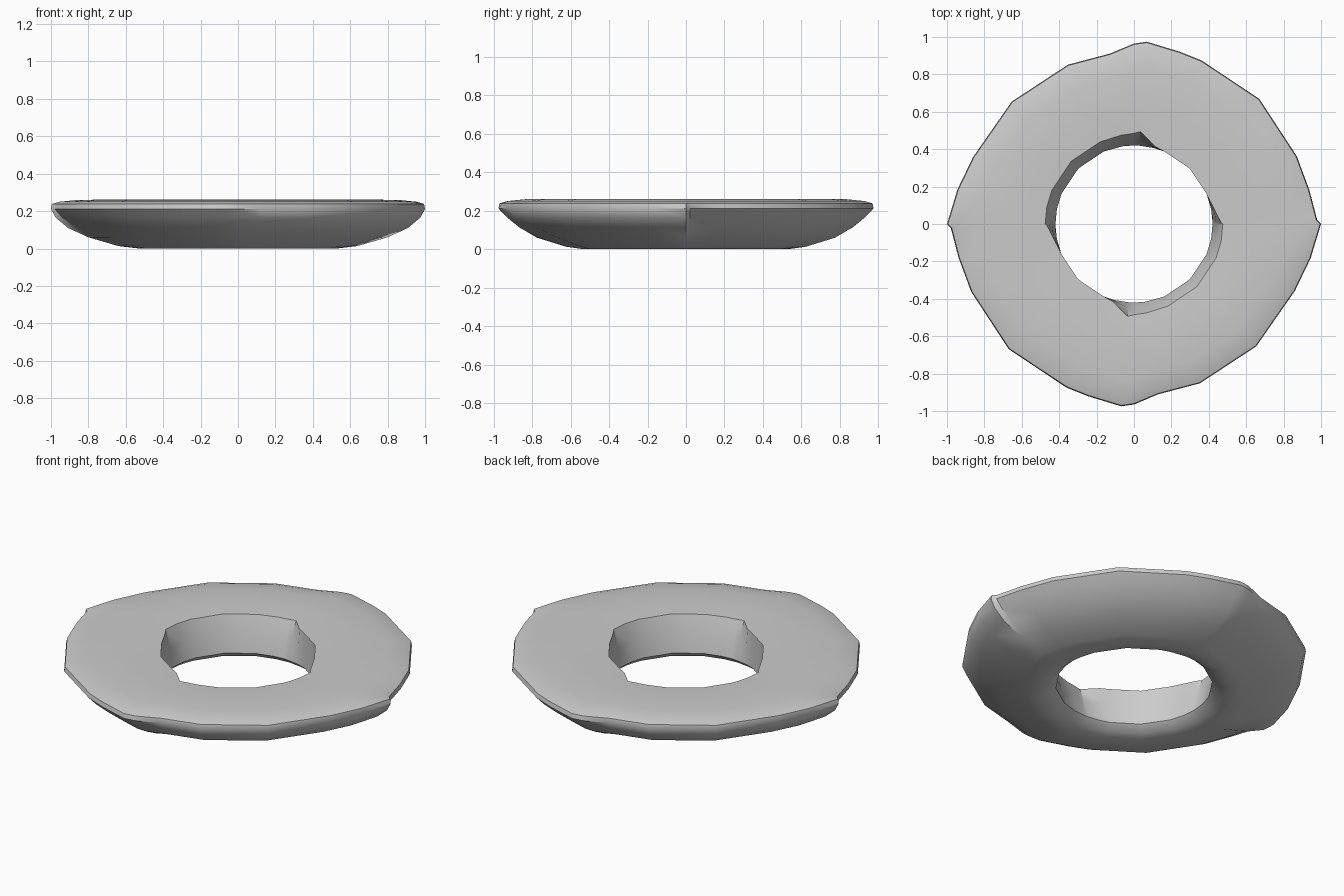
import bpy, bmesh, math

if "Cube" in bpy.data.objects:
    bpy.data.objects.remove(bpy.data.objects["Cube"])

# Half-turn stations: angle, outer radius, inner top radius, undercut (1 = slanted wall, 0 = rounder wall)
stations = [
    (1.2, .98, .465, .8), (11, .955, .435, 1), (22.6, .943, .42, 1), (45, .947, .42, 1),
    (67.5, .946, .42, 1), (75, .953, .43, 1), (86, .977, .495, 1),
    (90, .965, .485, .6), (98, .92, .48, 0), (112.5, .922, .475, 0), (135, .925, .475, 0),
    (157.5, .932, .475, 0), (169, .962, .475, 0), (180, 1.0, .475, .2),
]


def section(R, top_in, u):
    """Closed (radius, height) section of the ring."""
    k = R / .97
    return [
        (.42, .05),                       # hole, lower rim
        (.42 + (top_in - .42) * .4, .16),
        (top_in, .256),                   # hole, upper rim
        (.62, .262),                      # flat top
        (.83 * k, .26),
        (.925 * k, .25),
        (.965 * k, .238),
        (R, .212),                        # widest point
        (R - .02 - .025 * u, .165),       # belly
        (R - .085 - .03 * u, .11),
        (R - .20, .06),
        (.62 * k, .013),
        (.53, 0),                         # underside
        (.46, .015),
    ]


bm = bmesh.new()
rings = []
for half in (0, 180):
    for ang, R, top_in, u in stations:
        a = math.radians(ang + half)
        rings.append([bm.verts.new((r * math.cos(a), r * math.sin(a), z))
                      for r, z in section(R, top_in, u)])

# Skin the sections into a closed ring
for i, ring in enumerate(rings):
    nxt = rings[(i + 1) % len(rings)]
    n = len(ring)
    for j in range(n):
        k = (j + 1) % n
        bm.faces.new((ring[j], ring[k], nxt[k], nxt[j]))
bmesh.ops.recalc_face_normals(bm, faces=bm.faces)

mesh = bpy.data.meshes.new("ring_cushion")
bm.to_mesh(mesh)
bm.free()
ring_obj = bpy.data.objects.new("ring_cushion", mesh)
bpy.context.collection.objects.link(ring_obj)
bpy.context.view_layer.objects.active = ring_obj
ring_obj.select_set(True)
bpy.ops.object.shade_smooth_by_angle(angle=math.radians(35))
